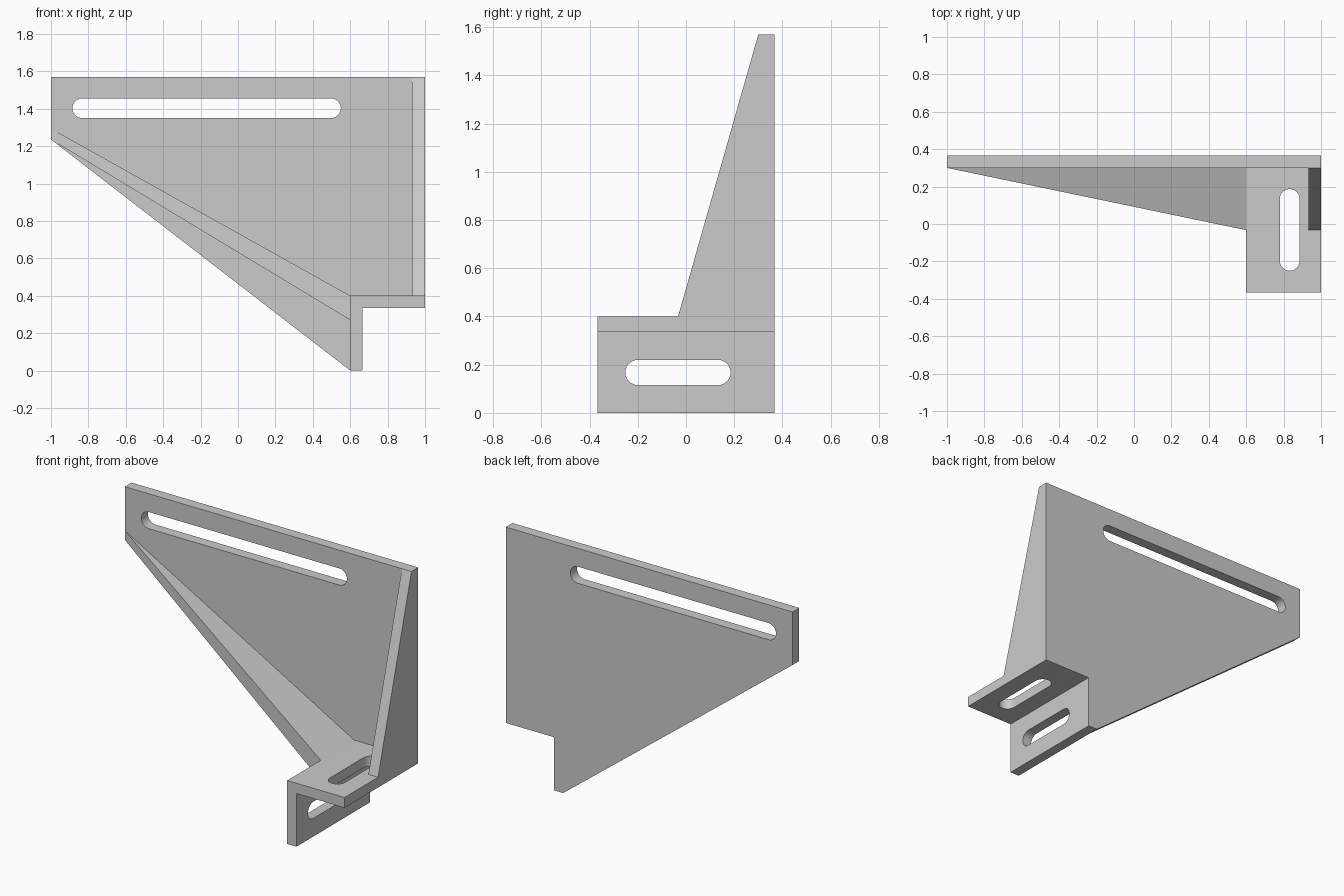
import bpy, bmesh
from math import sin, cos, pi

if "Cube" in bpy.data.objects:
    bpy.data.objects.remove(bpy.data.objects["Cube"])

PLACE = {
    'x': lambda u, v, d: (d, u, v),
    'y': lambda u, v, d: (u, d, v),
    'z': lambda u, v, d: (u, v, d),
}


def finish(name, bm):
    bmesh.ops.recalc_face_normals(bm, faces=bm.faces)
    mesh = bpy.data.meshes.new(name)
    bm.to_mesh(mesh)
    bm.free()
    obj = bpy.data.objects.new(name, mesh)
    bpy.context.collection.objects.link(obj)
    return obj


def prism(name, profile, axis, a, b):
    """Extrude a 2D profile along an axis from a to b."""
    bm = bmesh.new()
    rings = [[bm.verts.new(PLACE[axis](u, v, d)) for u, v in profile] for d in (a, b)]
    for ring in rings:
        bm.faces.new(ring)
    n = len(profile)
    for i in range(n):
        j = (i + 1) % n
        bm.faces.new((rings[0][i], rings[0][j], rings[1][j], rings[1][i]))
    return finish(name, bm)


def stadium(u0, u1, v0, v1, steps=12):
    """Round-ended slot outline, long in u."""
    r, v = (v1 - v0) / 2, (v0 + v1) / 2
    pts = []
    for centre, start in ((u1 - r, -pi / 2), (u0 + r, pi / 2)):
        for i in range(steps + 1):
            t = start + pi * i / steps
            pts.append((centre + r * cos(t), v + r * sin(t)))
    return pts


def cut_slot(obj, outline, axis, a, b):
    cutter = prism("slot_cutter", outline, axis, a, b)
    cutter.hide_render = True
    mod = obj.modifiers.new("slot", 'BOOLEAN')
    mod.operation, mod.solver, mod.object = 'DIFFERENCE', 'EXACT', cutter
    bpy.context.view_layer.objects.active = obj
    bpy.ops.object.modifier_apply(modifier=mod.name)
    bpy.data.objects.remove(cutter, do_unlink=True)


Y0, Y1, YP = -0.367, 0.367, 0.30   # front, back, plate front face
T, H, SHELF = 0.665, 1.57, 0.335   # leg inner face, height, shelf underside

# Back plate with long slot
plate = prism("back_plate", [(-1, H), (-1, 1.235), (0.6, 0), (T, 0), (T, SHELF),
                             (1, SHELF), (1, H)], 'y', YP, Y1)
cut_slot(plate, stadium(-0.885, 0.55, 1.35, 1.455), 'y', 0.2, 0.5)

# Angle foot with a slot in each leg
foot = prism("angle_foot", [(0.6, 0), (T, 0), (T, SHELF), (1, SHELF),
                            (1, 0.4), (0.6, 0.4)], 'y', Y0, YP)
cut_slot(foot, stadium(-0.252, 0.185, 0.115, 0.22), 'x', 0.5, 0.75)
cut_slot(foot, [(x, y) for y, x in stadium(-0.25, 0.187, 0.78, 0.885)], 'z', 0.25, 0.5)

# Upright triangular gusset on the right edge
prism("side_gusset", [(-0.033, 0.4), (YP, 0.4), (YP, H)], 'x', 0.933, 1)

# Diagonal rib tapering to the far end of the plate
bm = bmesh.new()
for p in [(-1, YP, 1.294), (-1, YP, 1.235), (0.6, YP, 0.4), (0.6, YP, 0.27),
          (0.6, -0.033, 0.4), (0.6, -0.033, 0.27)]:
    bm.verts.new(p)
bmesh.ops.convex_hull(bm, input=bm.verts)
finish("diagonal_rib", bm)

# Smooth slot ends, keep edges sharp
for obj in (plate, foot):
    bpy.ops.object.select_all(action='DESELECT')
    obj.select_set(True)
    bpy.context.view_layer.objects.active = obj
    bpy.ops.object.shade_smooth_by_angle()
